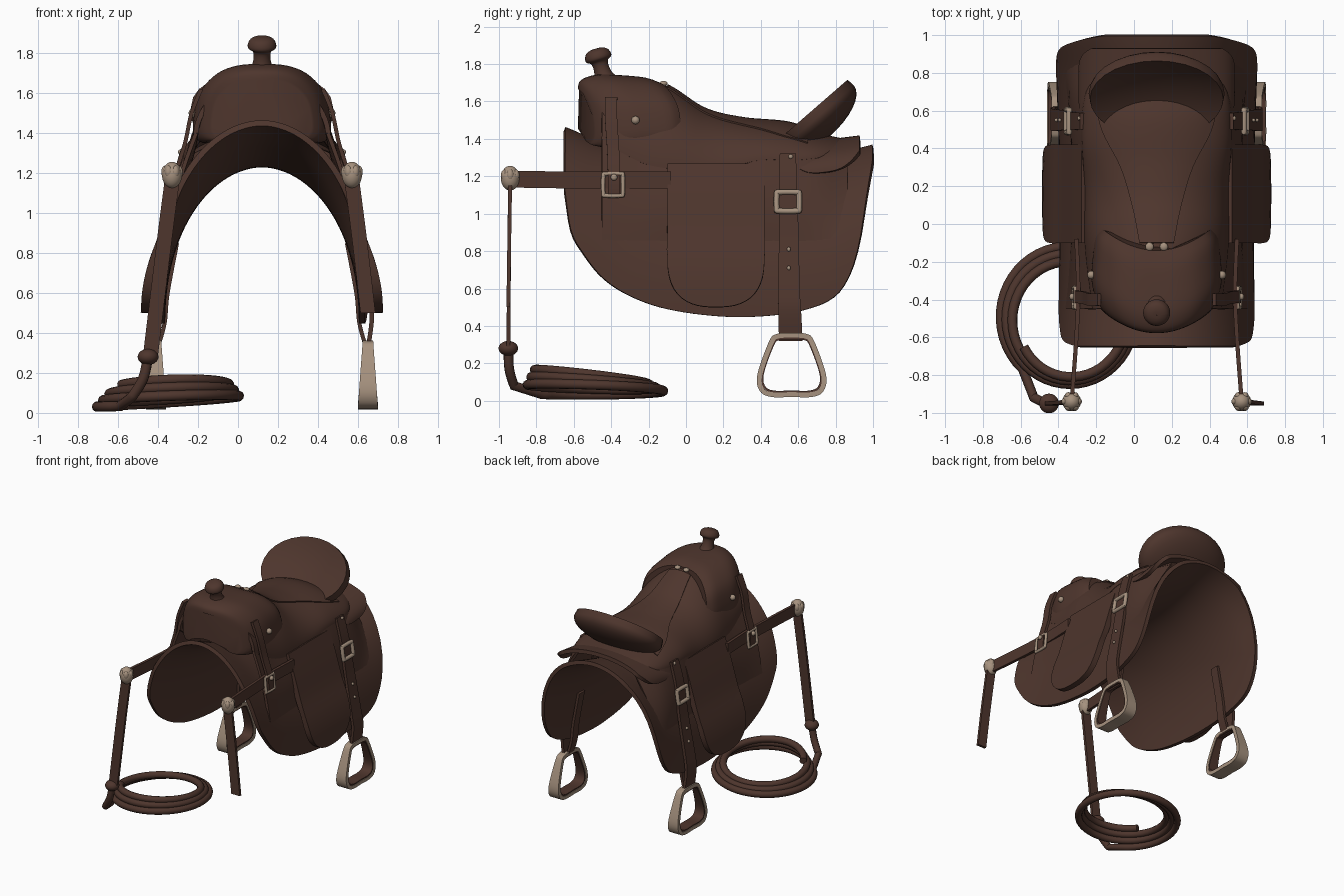
import bpy, bmesh, math
from mathutils import Vector as V, Matrix

if "Cube" in bpy.data.objects:
    bpy.data.objects.remove(bpy.data.objects["Cube"])

CX = 0.12  # saddle centre line


def material(name, rgb):
    m = bpy.data.materials.new(name)
    m.diffuse_color = (*rgb, 1)
    m.use_nodes = True
    m.node_tree.nodes["Principled BSDF"].inputs["Base Color"].default_value = m.diffuse_color
    return m


LEATHER = material("dark brown leather", (0.076, 0.036, 0.026))
METAL = material("beige metal", (0.38, 0.285, 0.21))


def make(name, verts, faces, mat, solid=0):
    me = bpy.data.meshes.new(name)
    me.from_pydata([tuple(v) for v in verts], [], faces)
    bm = bmesh.new()
    bm.from_mesh(me)
    bmesh.ops.recalc_face_normals(bm, faces=bm.faces)
    bm.to_mesh(me)
    bm.free()
    me.materials.append(mat)
    ob = bpy.data.objects.new(name, me)
    bpy.context.collection.objects.link(ob)
    if solid:
        mod = ob.modifiers.new("thickness", 'SOLIDIFY')
        mod.thickness, mod.offset = solid, 0
    return ob


def ev(tab, x):
    """Smooth curve through (x, value) pairs."""
    x = min(max(x, tab[0][0]), tab[-1][0])
    i = max(k for k in range(len(tab) - 1) if tab[k][0] <= x)
    n = len(tab) - 1

    def slope(k):
        a, b = tab[max(k - 1, 0)], tab[min(k + 1, n)]
        return (b[1] - a[1]) / (b[0] - a[0])
    (x0, y0), (x1, y1) = tab[i], tab[i + 1]
    h = x1 - x0
    t = (x - x0) / h
    return (y0 * (2*t**3 - 3*t*t + 1) + y1 * (3*t*t - 2*t**3)
            + h * slope(i) * (t**3 - 2*t*t + t) + h * slope(i + 1) * (t**3 - t*t))


def smooth(pts, n=6, closed=False):
    """Catmull-Rom path through the points."""
    p, m, out = [V(q) for q in pts], len(pts), []
    def get(k):
        return p[k % m] if closed else p[min(max(k, 0), m - 1)]
    for i in range(m if closed else m - 1):
        a, b, c, d = get(i - 1), get(i), get(i + 1), get(i + 2)
        for j in range(n):
            t = j / n
            out.append(0.5 * (2*b + (c - a)*t + (2*a - 5*b + 4*c - d)*t*t + (3*b - a - 3*c + d)*t**3))
    return out if closed else out + [p[-1]]


def grid(name, nu, nv, fn, solid, mat=LEATHER):
    verts = [fn(i / nu, j / nv) for i in range(nu + 1) for j in range(nv + 1)]
    w = nv + 1
    faces = [(i*w + j, i*w + j + 1, i*w + w + j + 1, i*w + w + j) for i in range(nu) for j in range(nv)]
    return make(name, verts, faces, mat, solid)


def ribbon(name, pts, wdir, width, t, mat=LEATHER, closed=False):
    """Flat strap along a path; width is a number or a function of the point."""
    P, wd, verts = smooth(pts, 6, closed), V(wdir), []
    n = len(P)
    for i, p in enumerate(P):
        a, b = (P[i - 1], P[(i + 1) % n]) if closed else (P[max(i - 1, 0)], P[min(i + 1, n - 1)])
        nr = (b - a).cross(wd).normalized() * t / 2
        w = wd * (width(p) if callable(width) else width) / 2
        verts += [p + w + nr, p - w + nr, p - w - nr, p + w - nr]
    faces = [(4*i + k, 4*i + (k + 1) % 4, (4*i + 4 + (k + 1) % 4) % (4*n), (4*i + 4 + k) % (4*n))
             for i in range(n if closed else n - 1) for k in range(4)]
    if not closed:
        faces += [(0, 1, 2, 3), tuple(range(4*n - 4, 4*n))]
    return make(name, verts, faces, mat)


def tube(name, pts, r, mat, closed=False):
    cu = bpy.data.curves.new(name, 'CURVE')
    cu.dimensions, cu.bevel_depth, cu.bevel_resolution, cu.use_fill_caps = '3D', r, 3, True
    sp = cu.splines.new('POLY')
    sp.points.add(len(pts) - 1)
    for q, p in zip(sp.points, pts):
        q.co = (*p, 1)
    sp.use_cyclic_u = closed
    cu.materials.append(mat)
    bpy.context.collection.objects.link(bpy.data.objects.new(name, cu))


def ball(name, loc, scale, mat, rot=0, shape=None):
    bm = bmesh.new()
    bmesh.ops.create_uvsphere(bm, u_segments=28, v_segments=16, radius=1)
    for v in bm.verts:
        v.co = shape(*v.co) if shape else v.co
    bm.transform(Matrix.Translation(loc) @ Matrix.Rotation(rot, 4, 'X') @ Matrix.Diagonal((*scale, 1)))
    make(name, [v.co for v in bm.verts], [[v.index for v in f.verts] for f in bm.faces], mat)
    bm.free()


# skirt: arched sheet with rounded lower outline
RIDGE = [(-.65, 1.45), (-.4, 1.35), (0, 1.26), (.4, 1.245), (.7, 1.28), (1, 1.355)]
LOWER = [(-.65, 1.12), (-.62, .92), (-.56, .8), (-.45, .66), (-.3, .56), (-.1, .49), (.2, .45),
         (.45, .455), (.65, .49), (.8, .56), (.88, .68), (.93, .85), (.97, 1.1), (1, 1.27)]
FLARE = [(-.65, 1.06), (-.3, 1.01), (.2, 1), (.6, 1.02), (1, 1.06)]
POWER = [(-.65, 2.5), (-.3, 2.2), (.5, 2.2), (.8, 2.5), (1, 3.3)]


def skirt_w(y, z):
    t = max(0, (z - .44) / (ev(RIDGE, y) - .44))
    return .5 * ev(FLARE, y) * max(0, 1 - t ** ev(POWER, y)) ** .52


def skirt_pt(u, v):
    y = 0.175 - 0.825 * math.cos(math.pi * u)
    R, s = ev(RIDGE, y), 2 * v - 1
    z = R - (R - ev(LOWER, y)) * s * s
    return (CX + math.copysign(skirt_w(y, z), s), y, z)


grid("skirt", 56, 48, skirt_pt, .03)

# seat base with side jockeys
CREST = [(-.45, 1.68), (-.2, 1.68), (-.1, 1.67), (.1, 1.545), (.3, 1.495), (.55, 1.47), (.7, 1.42), (.86, 1.385)]
EDGE = [(-.45, 1.40), (-.35, 1.33), (-.2, 1.26), (0, 1.235), (.2, 1.24), (.4, 1.285), (.6, 1.285), (.86, 1.32)]
HALF = [(-.45, .33), (-.1, .37), (.2, .37), (.5, .385), (.7, .36), (.86, .25)]


def seat_pt(x, y, lift=0):
    a = math.asin(max(-1, min(1, x / ev(HALF, y))))
    e = ev(EDGE, y)
    return (CX + x, y, e + (ev(CREST, y) - e) * max(math.cos(a), 0) ** 1.15 + lift)


def base_pt(u, v):
    y = -.45 + 1.31 * u
    return seat_pt(ev(HALF, y) * math.sin((v - .5) * math.pi), y)


grid("seat_base", 40, 32, base_pt, .025)

# narrow seat panel widening toward the cantle
PANEL = [(-.1, .09), (.1, .13), (.3, .19), (.5, .29), (.65, .32)]
grid("seat_panel", 24, 16, lambda u, v: seat_pt((2*v - 1) * ev(PANEL, -.1 + .75*u), -.1 + .75*u, .016), .014)


# rear jockey behind the cantle
def rear_pt(u, v):
    y = .74 - .19 * math.cos(math.pi * u)
    k = abs(y - .74) / .19
    a = (v - .5) * math.pi * (1 - .35 * k ** 3)
    return (CX + .40 * math.sin(a), y, 1.215 + .16 * math.cos(a) + .025 * (y - .7) / .2)


grid("rear_jockey", 20, 28, rear_pt, .03)

# cantle: thick tilted dish
ball("cantle", (CX, .69, 1.505), (.36, .275, .12), LEATHER, math.radians(41),
     lambda x, y, z: (x, y, .4 * (-.3 + 1.3 * (x*x + y*y)) if z > 0 else z))

# pommel: arched swell lofted front to back
half = [(.12, 1.738), (.22, 1.70), (.30, 1.62), (.335, 1.52), (.34, 1.39), (.27, 1.35), (.15, 1.42)]
prof = [(0, 1.745)] + half + [(0, 1.455)] + [(-x, z) for x, z in reversed(half)]
ring = smooth([(x, 0, z) for x, z in prof], 4, True)
stations = [(-.578, .72), (-.57, .86), (-.53, .95), (-.46, 1), (-.35, .985), (-.22, .94), (-.14, .84)]
verts, m = [], len(ring)
rows = smooth([(y, s, 0) for y, s in stations], 3)
for y, s, _ in rows:
    verts += [(CX + p.x * s, y + .16 * (p.x * s / .34) ** 2, 1.46 + (p.z - 1.46) * s) for p in ring]
faces = [(i*m + j, i*m + (j + 1) % m, i*m + m + (j + 1) % m, i*m + m + j) for i in range(len(rows) - 1) for j in range(m)]
faces += [tuple(range(m)), tuple(range(len(verts) - m, len(verts)))]
make("pommel", verts, faces, LEATHER)

# horn: tilted lathe
lathe = smooth([(.08, 0, 0), (.052, 0, .04), (.042, 0, .08), (.046, 0, .115), (.068, 0, .13), (.071, 0, .15),
                (.058, 0, .175), (.03, 0, .188), (.001, 0, .19)], 3)
tilt = Matrix.Translation((CX, -.43, 1.70)) @ Matrix.Rotation(math.radians(16), 4, 'X')
grid("horn", len(lathe) - 1, 28, lambda u, v: tilt @ (Matrix.Rotation(v * math.tau, 3, 'Z') @ lathe[round(u * (len(lathe) - 1))]), 0)

FLAP = [(.49, .585), (.62, .575), (.75, .545), (.9, .49), (1.1, .43), (1.28, .37)]
for s, side in ((1, "right"), (-1, "left")):
    def at(h, y, z):
        return V((CX + s * h, y, z))

    # upper skirt layer filling up to the jockey edge
    def upper_pt(u, v):
        y = -.45 + 1.31 * u
        z = .85 + (ev(EDGE, y) - .85) * v
        return at((skirt_w(y, .85) + .004) * (1 - v) + ev(HALF, y) * v + .02 * math.sin(math.pi * v), y, z)
    grid(side + "_upper_skirt", 30, 8, upper_pt, .02)

    # side flap
    def flap_pt(u, v):
        c = -math.cos(math.pi * u)
        z = .5 + .27 * (1 - max(0, 1 - abs(c) ** 2.6) ** (1 / 2.6))
        z += (1.26 - z) * v
        return at(ev(FLAP, z), .16 + .26 * c, z)
    grid(side + "_flap", 24, 16, flap_pt, .045)

    # stirrup leather outside and inside the skirt, buckle and studs
    ribbon(side + "_stirrup_leather", [at(.395, .545, 1.32), at(.44, .545, 1.15), at(.48, .55, .9), at(.535, .55, .6),
           at(.55, .555, .48), at(.53, .56, .32)], (0, 1, 0), lambda p: .14 - .04 * p.z, .022)
    ribbon(side + "_inner_leather", [at(.425, .55, .85), at(.472, .55, .6), at(.487, .555, .45), at(.52, .56, .33)],
           (0, 1, 0), .07, .02)
    def loop(h, y, z, a, b, lean):
        return smooth([at(h - lean * dz, y + dy, z + dz) for dy, dz in
                       ((-a, -b*.8), (-a, b*.8), (-a*.8, b), (a*.8, b), (a, b*.8), (a, -b*.8), (a*.8, -b), (-a*.8, -b))], 4, True)
    tube(side + "_stirrup_buckle", loop(.47, .545, 1.065, .06, .05, .15), .015, METAL, True)
    for h, z in ((.513, .81), (.531, .71)):
        ball(side + "_leather_stud", at(h, .55, z), (.01, .01, .012), METAL)
    ball(side + "_top_stud", at(.408, .56, 1.305), (.012, .013, .013), METAL)

    # stirrup: metal outside, leather lining inside
    OUT = ((.49, .345), (.565, .35), (.64, .345), (.675, .31), (.735, .14), (.725, .06), (.67, .033),
           (.565, .033), (.46, .033), (.405, .06), (.395, .14), (.455, .31))
    ribbon(side + "_stirrup", [at(.53, y, z) for y, z in OUT], (1, 0, 0), lambda p: .105 - .15 * p.z, .026, METAL, True)
    ribbon(side + "_stirrup_lining", [at(.53, .565 + .91 * (y - .565), .19 + .9 * (z - .19)) for y, z in OUT],
           (1, 0, 0), lambda p: .098 - .15 * p.z, .012, LEATHER, True)

    # breast strap, bead and rein
    ribbon(side + "_breast_strap", [at(.45, -.94, 1.185), at(.425, -.6, 1.18), at(.415, -.35, 1.18), at(.425, -.08, 1.18)],
           (0, 0, 1), .09, .022)
    ball(side + "_bead", at(.45, -.94, 1.19), (.05, .05, .066), METAL)
    for k in range(6):
        a = k * math.tau / 6
        ball(side + "_bead_lobe", at(.45 + .034 * math.cos(a), -.94 + .034 * math.sin(a), 1.205), (.02, .02, .032), METAL)
    end = .5 if s > 0 else .27
    ribbon(side + "_rein", [at(.45, -.94, 1.16), at(.49, -.945, .85), at(.56 - .13 * (end - .27), -.95, end)],
           (1, 0, 0), .075, .02)

    # pommel strap, buckle and conchos
    ribbon(side + "_pommel_strap", [at(.305, -.40, 1.62), at(.352, -.40, 1.5), at(.385, -.39, 1.35), at(.43, -.385, 1.2),
           at(.435, -.385, 1.1)], (0, 1, 0), .065, .02)
    tube(side + "_strap_buckle", loop(.435, -.39, 1.155, .052, .058, .1), .011, METAL, True)
    ball(side + "_strap_stud", at(.448, -.385, 1.195), (.015, .018, .018), METAL)
    ball(side + "_concho", at(.262, -.155, 1.56), (.022, .022, .022), METAL)
    ball(side + "_low_concho", at(.345, -.27, 1.50), (.022, .022, .022), METAL)
    ball(side + "_seat_stud", V(seat_pt(s * .038, -.12, .022)), (.022, .022, .014), METAL)

# rope: knot, drop and coil
ball("rope_knot", (-.45, -.95, .28), (.052, .052, .04), LEATHER)
drop = smooth([(-.45, -.95, .28), (-.475, -.945, .17), (-.53, -.92, .08)], 6)
coil = []
for i in range(150):
    k = i / 149
    a = math.radians(228 - 1100 * k)
    r = .365 - .085 * k
    x, y = r * math.cos(a), r * 1.04 * math.sin(a)
    coil.append(V((-.345 + x + .01 * k, -.485 + y - .03 * k, .047 + .09 * k - .12 * k * y + .055 * x)))
tube("rope_coil", drop + coil, .026, LEATHER)

# finish: bake modifiers and smooth shading
bpy.ops.object.select_all(action='SELECT')
bpy.context.view_layer.objects.active = bpy.data.objects["skirt"]
bpy.ops.object.convert(target='MESH')
bpy.ops.object.shade_smooth_by_angle(angle=math.radians(40))
